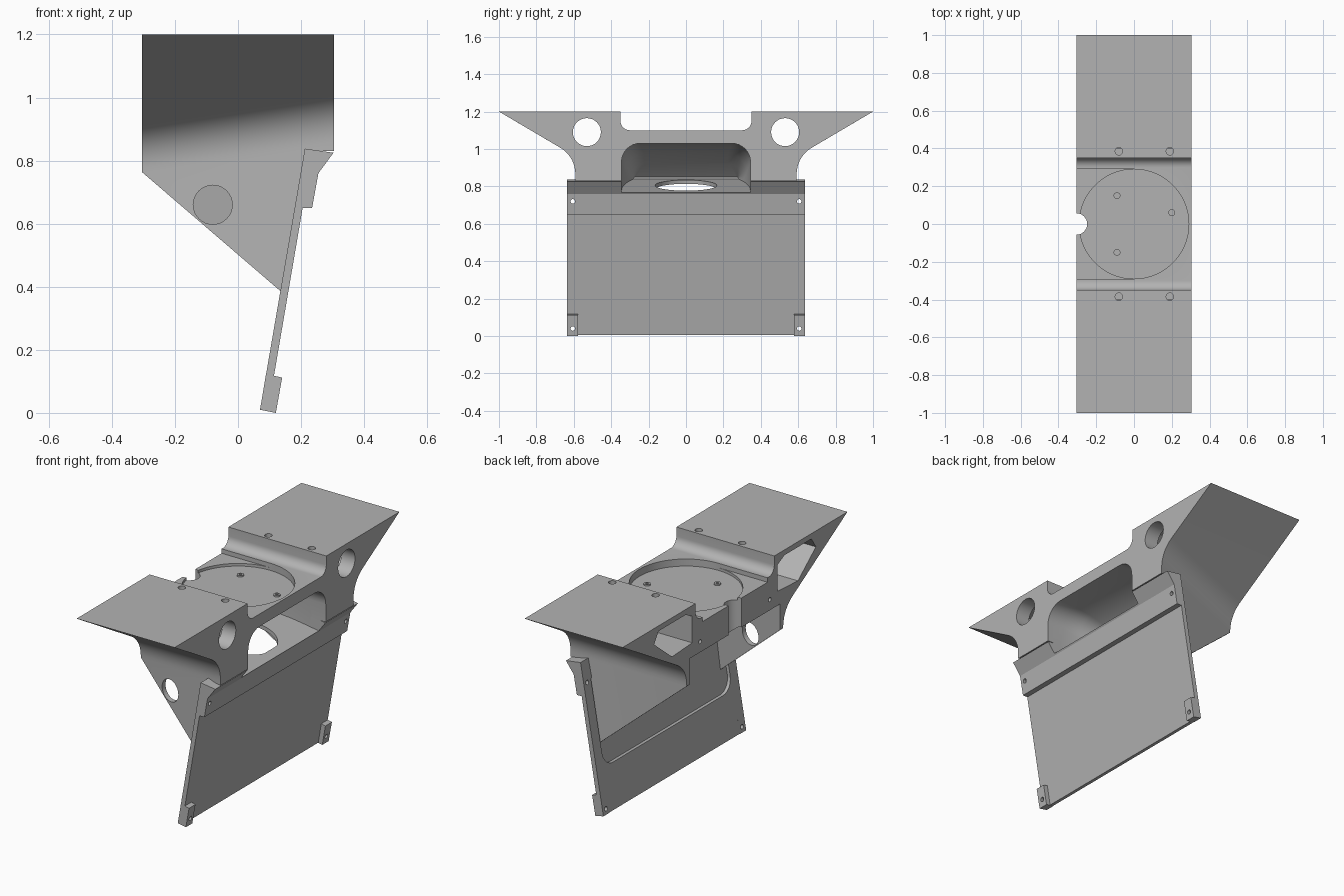
import bpy, bmesh, math
from mathutils import Vector

cube = bpy.data.objects.get("Cube")
if cube:
    bpy.data.objects.remove(cube)

grey = bpy.data.materials.new("plain grey")
grey.use_nodes = True
grey.diffuse_color = (0.45, 0.45, 0.45, 1)
grey.node_tree.nodes["Principled BSDF"].inputs["Base Color"].default_value = grey.diffuse_color


def loft(name, rings):
    """Closed solid through rings that have equal point counts."""
    bm = bmesh.new()
    loops = [[bm.verts.new(p) for p in ring] for ring in rings]
    n = len(loops[0])
    for a, b in zip(loops, loops[1:]):
        for i in range(n):
            j = (i + 1) % n
            bm.faces.new((a[i], a[j], b[j], b[i]))
    bm.faces.new(loops[0])
    bm.faces.new(loops[-1])
    bmesh.ops.recalc_face_normals(bm, faces=bm.faces)
    mesh = bpy.data.meshes.new(name)
    bm.to_mesh(mesh)
    bm.free()
    mesh.materials.append(grey)
    ob = bpy.data.objects.new(name, mesh)
    bpy.context.collection.objects.link(ob)
    return ob


def along_y(name, pts, y0, y1):
    return loft(name, [[(x, y, z) for x, z in pts] for y in (y0, y1)])


def along_x(name, pts, x0, x1):
    return loft(name, [[(x, y, z) for y, z in pts] for x in (x0, x1)])


def rod(name, start, end, r, sides=32):
    a, b = Vector(start), Vector(end)
    turn = (b - a).to_track_quat('Z', 'Y')
    ring = [turn @ Vector((r * math.cos(t), r * math.sin(t), 0))
            for t in (math.tau * i / sides for i in range(sides))]
    return loft(name, [[c + p for p in ring] for c in (a, b)])


def combine(ob, tool, operation='DIFFERENCE', keep=False):
    bpy.context.view_layer.objects.active = ob
    mod = ob.modifiers.new("cut", 'BOOLEAN')
    mod.operation = operation
    mod.solver = 'EXACT'
    mod.object = tool
    bpy.ops.object.modifier_apply(modifier=mod.name)
    if not keep:
        bpy.data.objects.remove(tool)


def arc(cy, cz, r, a0, a1, n=8):
    return [(cy + r * math.cos(math.radians(a0 + (a1 - a0) * i / n)),
             cz + r * math.sin(math.radians(a0 + (a1 - a0) * i / n))) for i in range(n + 1)]


def mirrored(half):
    return half + [(-y, z) for y, z in reversed(half)]


def side_y(x):
    return 0.43 + 0.16 * (x + 0.3) / 0.6


# Winged body: the underside sweeps into tapering side walls
def body_ring(x):
    y = side_y(x)
    corner = Vector((y, 1.2 - 0.59 * (1 - y)))
    a = corner + Vector((0.86, 0.51)) * 0.1
    b = corner - Vector((0, 0.1))
    sweep = [tuple(a * (1 - t) ** 2 + corner * 2 * t * (1 - t) + b * t * t)
             for t in (i / 12 for i in range(13))]
    half = arc(0.30, 1.15, 0.05, -90, 0) + [(0.35, 1.2), (1, 1.2)] + sweep + [(y, 0.2)]
    return [(x, py, pz) for py, pz in mirrored(half)]


body = loft("winged_body", [body_ring(-0.305), body_ring(0.305)])
combine(body, along_y("trim", [(-0.4, 0.846), (-0.305, 0.764), (0.15, 0.373), (0.228, 0.83),
                               (0.4, 0.83), (0.4, 1.4), (-0.4, 1.4)], -1.2, 1.2), 'INTERSECT')

# Open space between the side walls
under = [(-0.4, 0.91), (-0.29, 0.91), (-0.18, 0.825), (0.3, 0.738), (0.3, 0.2), (-0.4, 0.2)]
combine(body, loft("hollow", [[(x, s * (side_y(x) - 0.03), z) for x, z in under] for s in (-1, 1)]))


# Duct with a curved ceiling, opening at the panel side
def duct_ring(x, w, top):
    bottom = 0.814 - 0.175 * x
    r = min(0.1, (top - bottom) * 0.9)
    half = [(w, bottom)] + arc(w - r, top - r, r, 0, 90)
    return [(x, y, z) for y, z in mirrored(half)]


duct = loft("duct_cutter", [duct_ring(*s) for s in (
    (0.4, 0.345, 1.03), (0.2, 0.345, 1.03), (0.1, 0.34, 1.015),
    (0.0, 0.325, 0.975), (-0.08, 0.305, 0.92), (-0.15, 0.28, 0.85))])
combine(body, duct, keep=True)

# Round airway through the sloping duct floor
combine(body, rod("airway", (0.03, 0, 0.72), (0.06, 0, 0.86), 0.165, 48))

# Round seat in the top with a shallow entry and a cable notch
combine(body, rod("seat", (0, 0, 1.06), (0, 0, 1.3), 0.29, 64))
combine(body, along_y("entry", [(-0.4, 1.075), (0, 1.075), (0, 1.3), (-0.4, 1.3)], -0.29, 0.29))
combine(body, rod("notch", (-0.305, 0, 0.8), (-0.305, 0, 1.3), 0.057))

# Wing pockets, holes and screw holes on both sides
pocket = [(0.38, 0.99), (0.38, 1.14), (0.44, 1.17), (0.68, 1.17), (0.72, 1.11), (0.56, 0.98)]
for s in (-1, 1):
    combine(body, along_x("pocket", [(s * y, z) for y, z in pocket], -0.4, 0.22))
    combine(body, rod("wing_hole", (0.1, s * 0.53, 1.09), (0.4, s * 0.53, 1.09), 0.075))
    combine(body, rod("rear_hole", (-0.4, s * 0.31, 0.97), (-0.25, s * 0.31, 0.97), 0.012, 16))
    for x in (-0.08, 0.19):
        combine(body, rod("top_hole", (x, s * 0.385, 1.15), (x, s * 0.385, 1.3), 0.02, 20))
combine(body, rod("wall_hole", (-0.08, -0.8, 0.66), (-0.08, -0.2, 0.66), 0.062))

# Leaning panel with a thick upper strip
panel = along_y("leaning_panel", [(0.07, 0.012), (0.095, 0.006), (0.205, 0.65), (0.235, 0.65),
                                  (0.255, 0.76), (0.303, 0.825), (0.212, 0.838)], -0.635, 0.635)
combine(panel, duct)

# Shallow recess with rounded lower corners on the inner face
recess = mirrored([(0.57, 0.73)] + arc(0.49, 0.33, 0.08, 0, -90))
combine(panel, loft("recess", [[(0.068 + 0.17 * z + off, y, z) for y, z in recess]
                               for off in (-0.1, 0.018)]))
for s in (-1, 1):
    combine(panel, rod("strip_hole", (0.1, s * 0.605, 0.72), (0.4, s * 0.605, 0.72), 0.012, 16))

# Corner clips at the foot of the panel
for side, s in (("right", -1), ("left", 1)):
    clip = along_y(side + "_corner_clip", [(0.07, 0.01), (0.12, 0), (0.14, 0.112), (0.112, 0.118),
                                           (0.088, 0.118)], s * 0.578, s * 0.635)
    for part in (clip, panel):
        combine(part, rod("clip_hole", (0, s * 0.605, 0.04), (0.3, s * 0.605, 0.04), 0.012, 16))

# Seat screws
for i, (x, y) in enumerate(((-0.09, 0.15), (-0.09, -0.15), (0.2, 0.06))):
    screw = rod("seat_screw_%d" % (i + 1), (x, y, 1.055), (x, y, 1.068), 0.018, 20)
    combine(screw, rod("socket", (x, y, 1.063), (x, y, 1.1), 0.009, 6))

# Smooth curved walls, sharp edges kept
bpy.ops.object.select_all(action='DESELECT')
for ob in (body, panel):
    ob.select_set(True)
bpy.context.view_layer.objects.active = body
bpy.ops.object.shade_smooth_by_angle(angle=math.radians(25))
